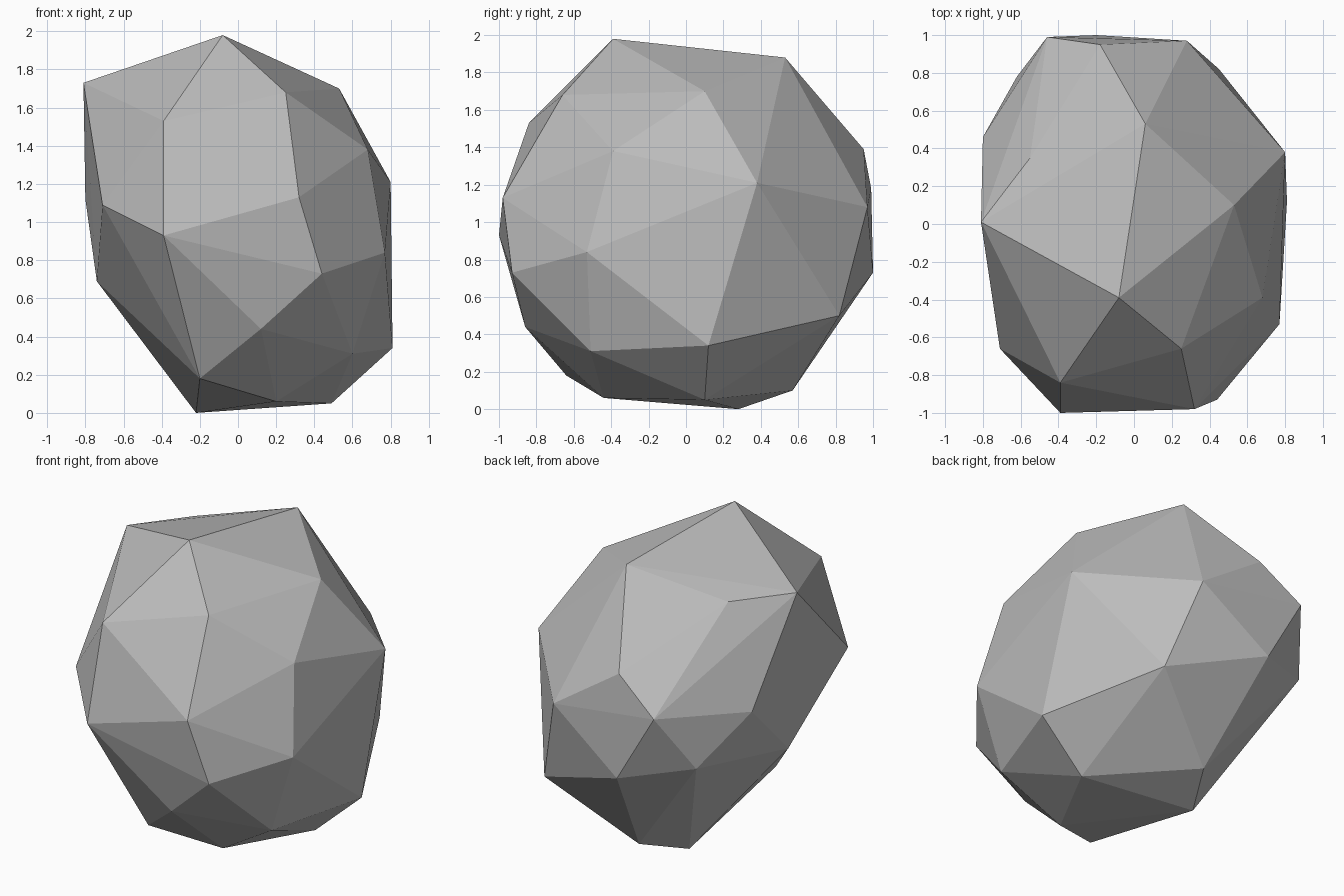
import bpy
import bmesh

default_cube = bpy.data.objects.get("Cube")
if default_cube:
    bpy.data.objects.remove(default_cube, do_unlink=True)


def make_material(name, grey):
    """One flat grey, shown in the viewport and in renders."""
    colour = (grey, grey, grey, 1.0)
    material = bpy.data.materials.new(name)
    material.use_nodes = True
    material.diffuse_color = colour
    shader = material.node_tree.nodes["Principled BSDF"]
    shader.inputs["Base Color"].default_value = colour
    shader.inputs["Roughness"].default_value = 1.0
    return material


def chiselled_hull(name, corner_groups, material):
    """Wrap flat facets around the corner points of a stone."""
    bm = bmesh.new()
    for group in corner_groups:
        for corner in group:
            bm.verts.new(corner)
    hull = bmesh.ops.convex_hull(bm, input=bm.verts[:])
    # Drop any corner that ended up inside the hull
    loose = [v for v in hull["geom_interior"] if isinstance(v, bmesh.types.BMVert)]
    bmesh.ops.delete(bm, geom=loose, context="VERTS")
    bmesh.ops.recalc_face_normals(bm, faces=bm.faces[:])
    for face in bm.faces:
        face.smooth = False

    mesh = bpy.data.meshes.new(name)
    bm.to_mesh(mesh)
    bm.free()
    mesh.materials.append(material)
    stone = bpy.data.objects.new(name, mesh)
    bpy.context.collection.objects.link(stone)
    return stone


# Corners of the top facets
crown = [(-.08, -.39, 1.98), (.06, .53, 1.88), (-.81, .01, 1.73), (-.55, .35, 1.73),
         (.53, .1, 1.7), (.25, -.66, 1.68), (-.39, -.84, 1.53)]

# Corners around the upper sides
shoulder = [(.68, -.39, 1.38), (-.18, .95, 1.39), (.8, .38, 1.21), (-.46, .99, 1.18),
            (.32, -.98, 1.13), (-.8, .46, 1.12), (-.71, -.66, 1.09), (.28, .97, 1.08)]

# Corners around the lower sides
waist = [(-.39, -1, .93), (.77, -.53, .84), (-.62, .78, .82), (.44, -.93, .73),
         (-.2, 1, .73), (-.74, 0, .69), (.45, .82, .5), (.12, -.86, .44)]

# Corners of the underside
base = [(.81, .12, .34), (.6, -.51, .31), (-.2, -.64, .18), (-.06, .57, .1),
        (.2, -.44, .06), (.49, .1, .05), (-.22, .28, 0)]

stone_grey = make_material("stone grey", 0.5)
chiselled_hull("rock", [crown, shoulder, waist, base], stone_grey)
